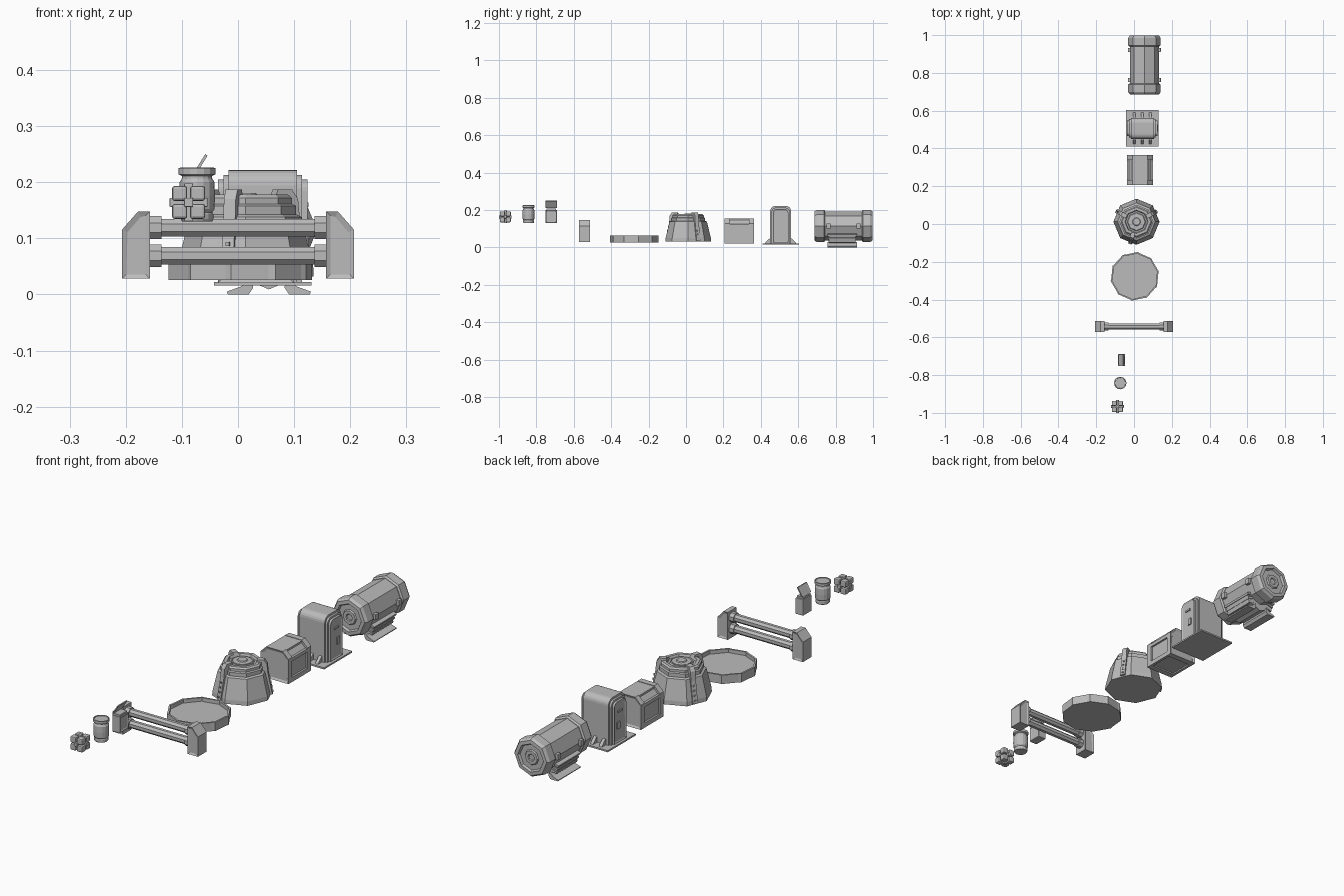
import bpy, bmesh, math
from mathutils import Matrix, Vector

old = bpy.data.objects.get("Cube")
if old:
    bpy.data.objects.remove(old)

grey = bpy.data.materials.new("plain grey")
grey.use_nodes = True
GREY = (0.5, 0.5, 0.5, 1)
grey.diffuse_color = GREY
grey.node_tree.nodes["Principled BSDF"].inputs["Base Color"].default_value = GREY


def finish(name, bm, loc=(0, 0, 0), rot=(0, 0, 0)):
    bmesh.ops.recalc_face_normals(bm, faces=bm.faces)
    mesh = bpy.data.meshes.new(name)
    bm.to_mesh(mesh)
    bm.free()
    ob = bpy.data.objects.new(name, mesh)
    ob.location, ob.rotation_euler = loc, rot
    mesh.materials.append(grey)
    bpy.context.collection.objects.link(ob)
    return ob


def recess(bm, direction, border, depth):
    """Inset every face looking along direction and push it in."""
    bmesh.ops.recalc_face_normals(bm, faces=bm.faces)
    picked = [f for f in bm.faces if f.normal.dot(Vector(direction)) > 0.95]
    bmesh.ops.inset_individual(bm, faces=picked, thickness=border, depth=-depth)


def box(name, loc, size, bevel=0.0, rot=(0, 0, 0), panels=()):
    bm = bmesh.new()
    bmesh.ops.create_cube(bm, size=1, matrix=Matrix.Diagonal((*size, 1)))
    if bevel:
        bmesh.ops.bevel(bm, geom=bm.edges[:], offset=bevel, segments=2, profile=0.5, affect='EDGES')
    for d, border, depth in panels:
        recess(bm, d, border, depth)
    return finish(name, bm, loc, rot)


def prism(name, pts, axis, a, b, loc=(0, 0, 0), rot=(0, 0, 0), panels=()):
    """Extrude an outline along x (pts are y,z) or along y (pts are x,z)."""
    place = (lambda p, t: (t, p[0], p[1])) if axis == 'x' else (lambda p, t: (p[0], t, p[1]))
    bm = bmesh.new()
    ends = [[bm.verts.new(place(p, t)) for p in pts] for t in (a, b)]
    for ring in ends:
        bm.faces.new(ring)
    for i in range(len(pts)):
        j = (i + 1) % len(pts)
        bm.faces.new((ends[0][i], ends[0][j], ends[1][j], ends[1][i]))
    for d, border, depth in panels:
        recess(bm, d, border, depth)
    return finish(name, bm, loc, rot)


def lathe(name, profile, sides, loc, rot=(0, 0, 0), turn=0.0):
    """Stack polygon rings of (radius, height) and cap both ends."""
    bm = bmesh.new()
    rings = []
    for r, h in profile:
        angles = [turn + math.tau * i / sides for i in range(sides)]
        rings.append([bm.verts.new((r * math.cos(t), r * math.sin(t), h)) for t in angles])
    for lo, hi in zip(rings, rings[1:]):
        for i in range(sides):
            j = (i + 1) % sides
            bm.faces.new((lo[i], lo[j], hi[j], hi[i]))
    bm.faces.new(rings[0])
    bm.faces.new(rings[-1])
    return finish(name, bm, loc, rot)


ALONG_Y = (math.radians(-90), 0, 0)
ALONG_X = (0, math.radians(90), 0)

# Cluster of small rounded cubes around a core
CX, CY, CZ = -0.088, -0.966, 0.164
for sx in (-1, 1):
    for sy in (-1, 1):
        for sz in (-1, 1):
            box("cluster_cube", (CX + sx * .016, CY + sy * .016, CZ + sz * .016), (.027,) * 3, .005)
for k in range(3):
    size = [.016] * 3
    size[k] = .068
    box("cluster_core", (CX, CY, CZ), size, .002)

# Barrel with flanged rims
barrel = lathe("barrel", [(.027, .13), (.029, .134), (.029, .143), (.027, .146), (.031, .152),
                 (.032, .175), (.031, .2), (.027, .207), (.027, .211), (.033, .214),
                 (.033, .225), (.029, .226), (.028, .223)], 16, (-.073, -.842, 0))

# Small case with an open tilted lid
box("case_body", (-.066, -.72, .165), (.038, .062, .07), .003, panels=[((1, 0, 0), .008, .003)])
box("case_top", (-.066, -.72, .203), (.03, .05, .01))
box("case_lid", (-.068, -.72, .23), (.044, .062, .005), 0, (0, math.radians(-58), 0),
    [((0, 0, 1), .006, .002), ((0, 0, -1), .006, .002)])

# Barrier: two posts joined by two collared rails
BY = -.543
for s in (-1, 1):
    outline = [(s * .157, .028), (s * .207, .028), (s * .207, .115), (s * .178, .148), (s * .157, .148)]
    prism("barrier_post", outline, 'y', BY - .03, BY + .03,
          panels=[((0, -1, 0), .011, .004), ((0, 1, 0), .011, .004)])
for z in (.119, .069):
    lathe("barrier_rail", [(.017, -.16), (.017, .16)], 8, (0, BY, z), ALONG_X, math.pi / 8)
    for s in (-1, 1):
        lathe("barrier_collar", [(.022, -.011), (.022, .011)], 8, (s * .147, BY, z), ALONG_X, math.pi / 8)

# Jagged shallow dish
bm = bmesh.new()
outline = []
for i in range(10):
    for r, step in ((.13, .06), (.125, .92)):
        t = math.tau * (i + step) / 10 + .15
        outline.append((r * math.cos(t), r * math.sin(t)))
base = bm.faces.new([bm.verts.new((x, y, .026)) for x, y in outline])
wall = bmesh.ops.extrude_face_region(bm, geom=[base])['geom']
bmesh.ops.translate(bm, verts=[v for v in wall if isinstance(v, bmesh.types.BMVert)], vec=(0, 0, .038))
recess(bm, (0, 0, 1), .008, 0)
recessed = max((f for f in bm.faces if f.normal.z > .9), key=lambda f: f.calc_area())
floor = bmesh.ops.extrude_discrete_faces(bm, faces=[recessed])['faces'][0]
rim_edges = [e for e in bm.edges if e.is_boundary]
bmesh.ops.translate(bm, verts=floor.verts[:], vec=(0, 0, -.016))
bmesh.ops.bridge_loops(bm, edges=[e for e in bm.edges if e.is_boundary])
finish("jagged_dish", bm, (.004, -.277, 0))

# Eight-sided hatch tower with three clamps
TX, TY = .013, .012
lathe("tower_base", [(.122, .032), (.121, .05), (.1, .138), (.092, .142)], 8, (TX, TY, 0))
lathe("tower_drum", [(.09, .13), (.09, .158), (.083, .161), (.083, .172), (.076, .178),
                     (.062, .178), (.058, .168), (.05, .168), (.046, .173)], 8, (TX, TY, 0))
lathe("tower_hatch", [(.04, .17), (.04, .176), (.022, .177), (.019, .181)], 12, (TX, TY, 0))
arm = [(.108, .038), (.122, .038), (.104, .13), (.1, .17), (.088, .187), (.06, .187),
       (.056, .176), (.078, .176), (.08, .13)]
for deg in (27, 152, 254):
    turn = (0, 0, math.radians(deg))
    prism("tower_clamp", arm, 'y', -.011, .011, (TX, TY, 0), turn)
    c, s = math.cos(turn[2]), math.sin(turn[2])
    for k in range(4):
        r, z = .121 - .0039 * k, .05 + .02 * k
        box("clamp_rivet", (TX + r * c, TY + r * s, z), (.006, .007, .007), 0, turn)

# Crate with chamfered shoulders and end frames
KX = .032


def shoulder(w, top, low, cut):
    return [(KX - w, low), (KX + w, low), (KX + w, top - cut), (KX + w - cut, top),
            (KX - w + cut, top), (KX - w, top - cut)]


prism("crate_body", shoulder(.06, .148, .026, .025), 'y', .215, .355)
for y0, y1 in ((.206, .232), (.338, .364)):
    prism("crate_frame", shoulder(.068, .156, .02, .028), 'y', y0, y1,
          panels=[((0, -1 if y0 < .3 else 1, 0), .012, .005)])
for s in (-1, 1):
    box("crate_sill", (KX + s * .062, .285, .03), (.012, .15, .02))
    box("crate_side_strip", (KX + s * .062, .285, .118), (.012, .15, .015))
box("crate_lid", (KX, .285, .15), (.084, .14, .008))

# Rounded terminal on a footed plate
MX, MY = .044, .506


def arch(half, low, top, radius):
    pts = [(MY - half, low), (MY + half, low)]
    for side, start in ((1, 0), (-1, 90)):
        for k in range(6):
            t = math.radians(start + 18 * k)
            pts.append((MY + side * (half - radius) + radius * math.cos(t),
                        top - radius + radius * math.sin(t)))
    return pts


prism("terminal_core", arch(.056, .022, .222, .028), 'x', MX - .061, MX + .061)
prism("terminal_band", arch(.049, .022, .213, .024), 'x', MX - .07, MX + .07)
prism("terminal_sides", arch(.041, .026, .205, .02), 'x', MX - .08, MX + .08,
      panels=[((1, 0, 0), .007, .003), ((-1, 0, 0), .007, .003)])
box("terminal_plate", (MX, MY, .019), (.174, .194, .007))
for s in (-1, 1):
    box("terminal_slot", (MX + s * .079, MY, .16), (.006, .03, .008))
    box("terminal_keypad", (MX + s * .079, MY + .012, .1), (.006, .018, .03))
    for dx in (-.042, 0, .042):
        bracket = [(s * .05, .02), (s * .085, .02), (s * .08, .028), (s * .062, .046), (s * .05, .05)]
        prism("terminal_foot", bracket, 'x', -.007, .007, (MX + dx, MY, 0))

# Eight-sided motor lying along y
EX, EZ = .055, .115
lathe("motor_body", [(.077, -.14), (.077, .14)], 8, (EX, .842, EZ), ALONG_Y)
for s in (-1, 1):
    cap = [(.079, .098), (.086, .104), (.086, .143), (.078, .155), (.062, .156), (.057, .146),
           (.034, .146), (.03, .152), (.016, .152), (.013, .147)]
    lathe("motor_cap", [(r, s * h) for r, h in cap], 8, (EX, .842, EZ), ALONG_Y)
    for dy in (-.08, .08):
        box("motor_clip", (EX + s * .08, .842 + dy, EZ), (.014, .022, .026), .002)
    # Ribbed side plates and flared skids
    for k in range(3):
        box("motor_rib", (EX + s * (.062 - .006 * k), .835, .068 - .017 * k), (.026, .156 - .006 * k, .009),
            0, (0, s * math.radians(18), 0))
    skid = [(EX + s * x, z) for x, z in ((.03, .03), (.05, .014), (.075, .005), (.073, 0), (.036, 0), (.028, .012))]
    prism("motor_skid", skid, 'y', .757, .913)
cradle = [(EX - .07, .06), (EX - .062, .035), (EX, .009), (EX + .062, .035), (EX + .07, .06)]
prism("motor_cradle", cradle, 'y', .765, .905)
